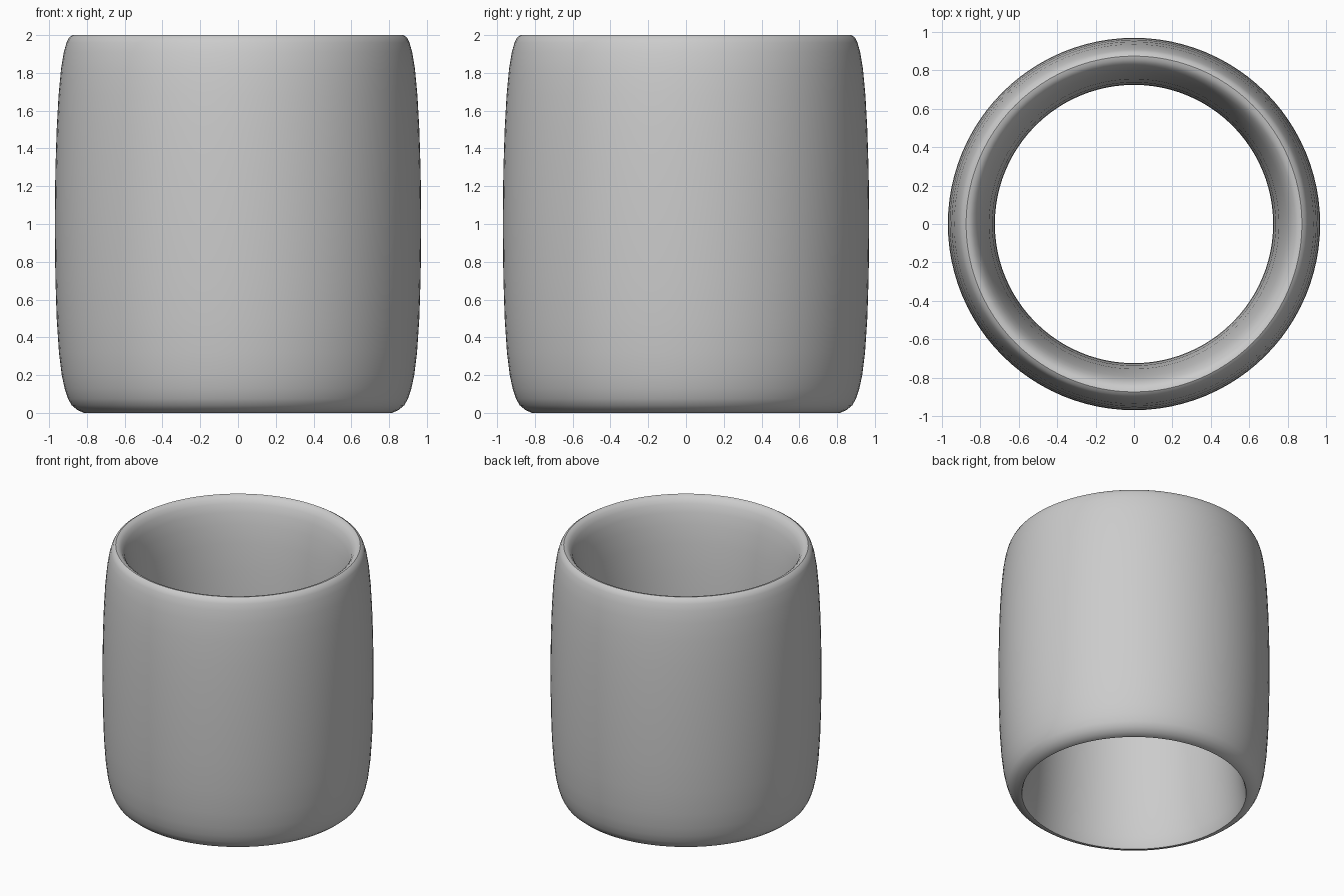
import bpy, bmesh, math

if "Cube" in bpy.data.objects:
    bpy.data.objects.remove(bpy.data.objects["Cube"])

SEGMENTS = 96

# Cross-section of the wall: (radius, height), outside going up, inside going down
outer = [(0.815, 0.0), (0.85, 0.015), (0.88, 0.04), (0.9, 0.075), (0.918, 0.13),
         (0.933, 0.2), (0.948, 0.32), (0.96, 0.5), (0.967, 0.72), (0.97, 1.0),
         (0.967, 1.28), (0.96, 1.5), (0.95, 1.68), (0.937, 1.82), (0.922, 1.91),
         (0.908, 1.96), (0.894, 1.988), (0.875, 2.0)]
inner = [(0.855, 1.996), (0.835, 1.98), (0.815, 1.95), (0.795, 1.89), (0.775, 1.8),
         (0.755, 1.66), (0.738, 1.45), (0.728, 1.22), (0.725, 1.0), (0.728, 0.78),
         (0.738, 0.55), (0.75, 0.36), (0.765, 0.2), (0.78, 0.09), (0.795, 0.02),
         (0.803, 0.0)]
profile = outer + inner

# Barrel-shaped open sleeve: the closed section revolved about z
bm = bmesh.new()
rings = []
for i in range(SEGMENTS):
    a = 2 * math.pi * i / SEGMENTS
    rings.append([bm.verts.new((r * math.cos(a), r * math.sin(a), z)) for r, z in profile])
n = len(profile)
for i in range(SEGMENTS):
    p, q = rings[i], rings[(i + 1) % SEGMENTS]
    for j in range(n):
        k = (j + 1) % n
        bm.faces.new((p[j], q[j], q[k], p[k]))
bmesh.ops.recalc_face_normals(bm, faces=bm.faces)

mesh = bpy.data.meshes.new("sleeve")
bm.to_mesh(mesh)
bm.free()
sleeve = bpy.data.objects.new("sleeve", mesh)
bpy.context.collection.objects.link(sleeve)
bpy.context.view_layer.objects.active = sleeve
sleeve.select_set(True)
bpy.ops.object.shade_smooth_by_angle(angle=math.radians(40))
